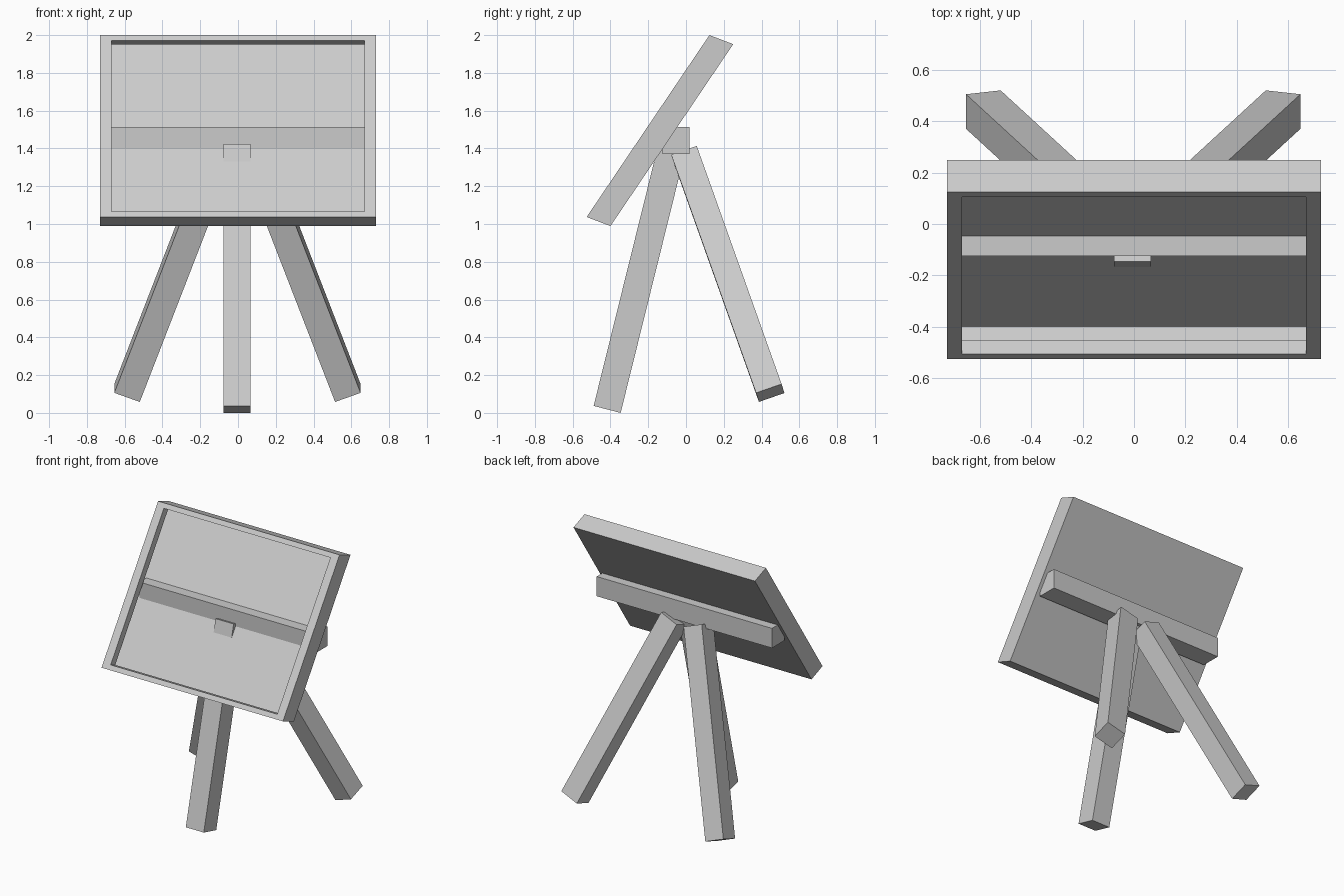
import bpy, bmesh
from mathutils import Vector

if "Cube" in bpy.data.objects:
    bpy.data.objects.remove(bpy.data.objects["Cube"], do_unlink=True)

grey = bpy.data.materials.new("plain_grey")
grey.use_nodes = True
colour = (0.6, 0.6, 0.6, 1)
grey.diffuse_color = colour
grey.node_tree.nodes["Principled BSDF"].inputs["Base Color"].default_value = colour


def finish(name, bm):
    mesh = bpy.data.meshes.new(name)
    bm.to_mesh(mesh)
    bm.free()
    mesh.materials.append(grey)
    obj = bpy.data.objects.new(name, mesh)
    bpy.context.collection.objects.link(obj)
    return obj


def prism(name, corner, u, v, w):
    """Box spanned by three edge vectors from one corner."""
    corner, u, v, w = map(Vector, (corner, u, v, w))
    bm = bmesh.new()
    base = [bm.verts.new(p) for p in (corner, corner + u, corner + u + v, corner + v)]
    face = bm.faces.new(base)
    top = bmesh.ops.extrude_face_region(bm, geom=[face], use_keep_orig=True)["geom"]
    bmesh.ops.translate(bm, vec=w, verts=[g for g in top if isinstance(g, bmesh.types.BMVert)])
    bmesh.ops.recalc_face_normals(bm, faces=bm.faces)
    return finish(name, bm)


# Hollow tilted board: closed back, outer walls, narrow front rim and inner lip
slope = Vector((0, 0.65, 0.963))
depth = Vector((0, 0.126, -0.048))
foot = Vector((0, -0.526, 1.037))
bm = bmesh.new()


def ring(half, margin, d):
    spots = ((-half, margin), (half, margin), (half, 1 - margin), (-half, 1 - margin))
    return [bm.verts.new(foot + slope * s + depth * d + Vector((x, 0, 0))) for x, s in spots]


rings = [ring(0.73, 0, 1), ring(0.73, 0, 0), ring(0.67, 0.03, 0), ring(0.67, 0.03, 0.42)]
bm.faces.new(rings[0][::-1])
for a, b in zip(rings, rings[1:]):
    for i in range(4):
        j = (i + 1) % 4
        bm.faces.new((a[i], a[j], b[j], b[i]))
finish("board", bm)

# Crossbar running through the back of the board
prism("crossbar", (-0.705, -0.124, 1.37), (1.41, 0, 0), (0, 0.143, 0), (0, 0, 0.143))

# Front leg, its top poking through the board
prism("front_leg", (-0.078, -0.489, 0.037), (0.145, 0, 0), (0, 0.143, -0.037), (0, 0.343, 1.386))

# Splayed back legs
for side, name in ((1, "back_leg_left"), (-1, "back_leg_right")):
    prism(name, (side * 0.517 - 0.003, 0.386, 0.058), (0, 0.135, 0.047),
          (side * 0.135, -0.015, 0.048), (side * -0.489, -0.449, 1.26))
